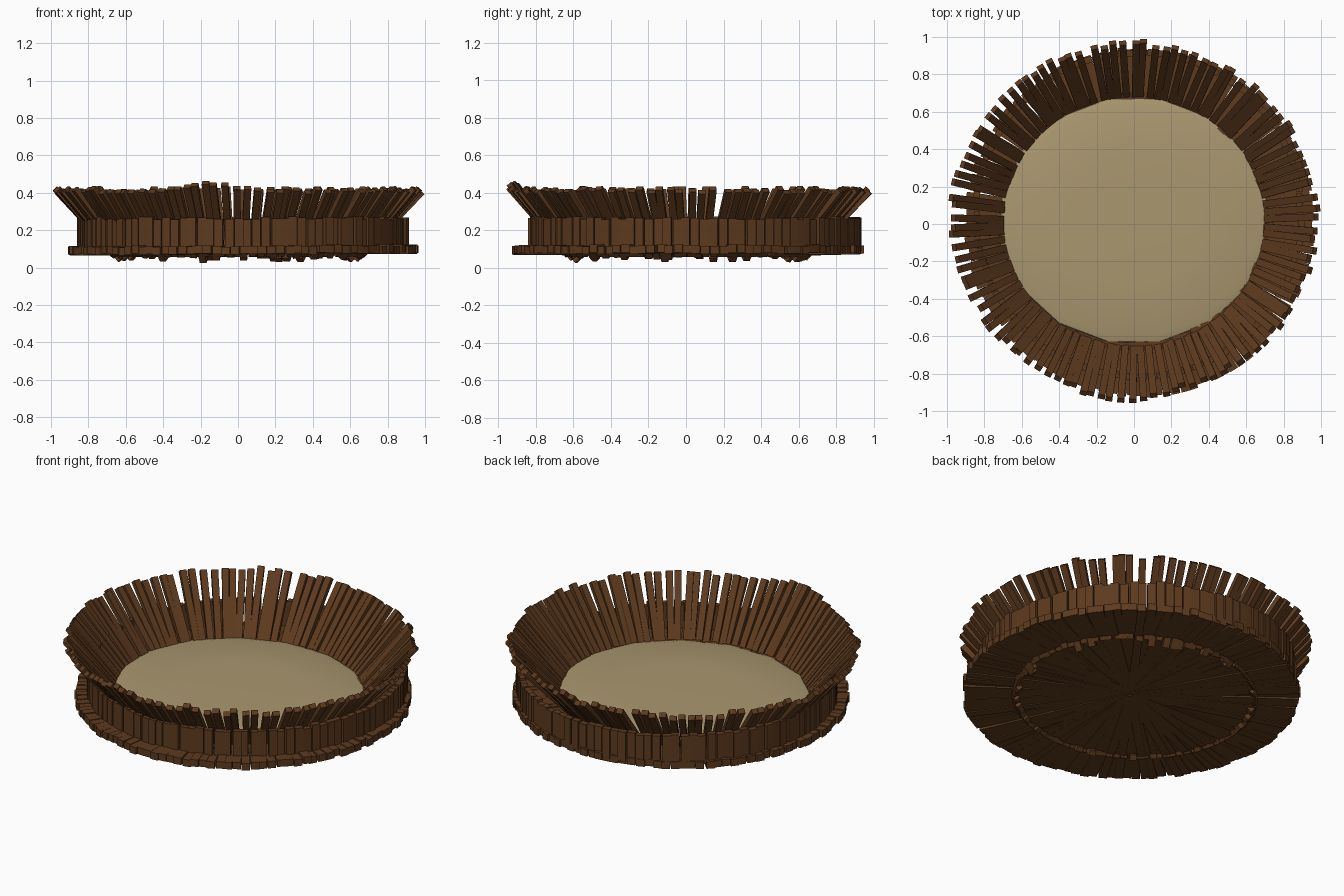
import bpy, bmesh, random
from math import sin, cos, pi, tau, exp
from mathutils import Vector, Matrix

if "Cube" in bpy.data.objects:
    bpy.data.objects.remove(bpy.data.objects["Cube"])

random.seed(7)
rnd = lambda a: random.uniform(-a, a)


def material(name, rgb):
    m = bpy.data.materials.new(name)
    m.diffuse_color = (*rgb, 1)
    m.use_nodes = True
    m.node_tree.nodes["Principled BSDF"].inputs["Base Color"].default_value = m.diffuse_color
    return m


wood = material("dark_wood", (0.11, 0.042, 0.013))
straw = material("straw", (0.40, 0.31, 0.16))


def finish(bm, name, mat):
    bmesh.ops.recalc_face_normals(bm, faces=bm.faces)
    me = bpy.data.meshes.new(name)
    bm.to_mesh(me)
    bm.free()
    me.materials.append(mat)
    ob = bpy.data.objects.new(name, me)
    bpy.context.collection.objects.link(ob)
    return ob


def plank(bm, p, q, side, width, thick):
    """Box running from p to q, its width lying along the side direction."""
    p, q = Vector(p), Vector(q)
    axis = q - p
    length = axis.length
    axis.normalize()
    side = (side - axis * side.dot(axis)).normalized()
    normal = axis.cross(side)
    rot = Matrix((side * width, normal * thick, axis * length)).transposed().to_4x4()
    bmesh.ops.create_cube(bm, size=1, matrix=Matrix.Translation((p + q) / 2) @ rot)


def tangent(a):
    return Vector((-sin(a), cos(a), 0))


# Base: flat planks radiating from the middle
bm = bmesh.new()
n = 120
for i in range(n):
    a = tau * i / n + rnd(0.008)
    r = 0.93 + rnd(0.01)
    z = 0.095 + rnd(0.005) + 0.004 * cos(a)
    plank(bm, (0.03, 0.01, z), (0.03 + r * cos(a), 0.01 + r * sin(a), z),
          tangent(a), 0.047, 0.042)
finish(bm, "base_planks", wood)

# Wall: upright planks standing on the base
bm = bmesh.new()
n = 110
for i in range(n):
    a = tau * i / n + rnd(0.008)
    r = 0.868 + rnd(0.006)
    x, y = 0.025 + r * cos(a), 0.05 + r * sin(a)
    plank(bm, (x, y, 0.09), (x, y, 0.265 + rnd(0.008)), tangent(a), 0.047, 0.034)
finish(bm, "wall_planks", wood)

# Rim: stakes leaning outwards, a little longer at the front
bm = bmesh.new()
n = 106
for i in range(n):
    a = tau * (i + 0.5) / n + rnd(0.014)
    bump = exp(-((a - 4.55) / 0.22) ** 2)
    low = random.random() ** 5 * 0.035
    ri = 0.655 - low
    ro = 0.965 + 0.01 * cos(2 * a) - 0.035 * max(0, -sin(a)) + 0.04 * bump + rnd(0.015)
    foot = (1.02 * ri * cos(a), 0.01 + 0.98 * ri * sin(a), 0.068 - low)
    b = a + rnd(0.012)
    tip = (ro * cos(b), 0.01 + ro * sin(b), 0.415 + 0.035 * bump + rnd(0.012))
    plank(bm, foot, tip, tangent(a), 0.038, 0.03)
finish(bm, "rim_stakes", wood)

# Floor: shallow rounded cushion with a faceted outline
bm = bmesh.new()
sides = 16
profile = [(0.97, 0.085), (1.0, 0.105), (0.985, 0.12), (0.93, 0.13), (0.5, 0.138)]
rings = []
for s, z in profile:
    rings.append([bm.verts.new((0.73 * s * cos(tau * (i + 0.5) / sides),
                                0.02 + 0.67 * s * sin(tau * (i + 0.5) / sides), z))
                  for i in range(sides)])
for lo, hi in zip(rings, rings[1:]):
    for i in range(sides):
        j = (i + 1) % sides
        bm.faces.new((lo[i], lo[j], hi[j], hi[i]))
bm.faces.new(rings[0])
bm.faces.new(rings[-1])
floor = finish(bm, "floor_cushion", straw)
bpy.context.view_layer.objects.active = floor
floor.select_set(True)
bpy.ops.object.shade_smooth_by_angle()
